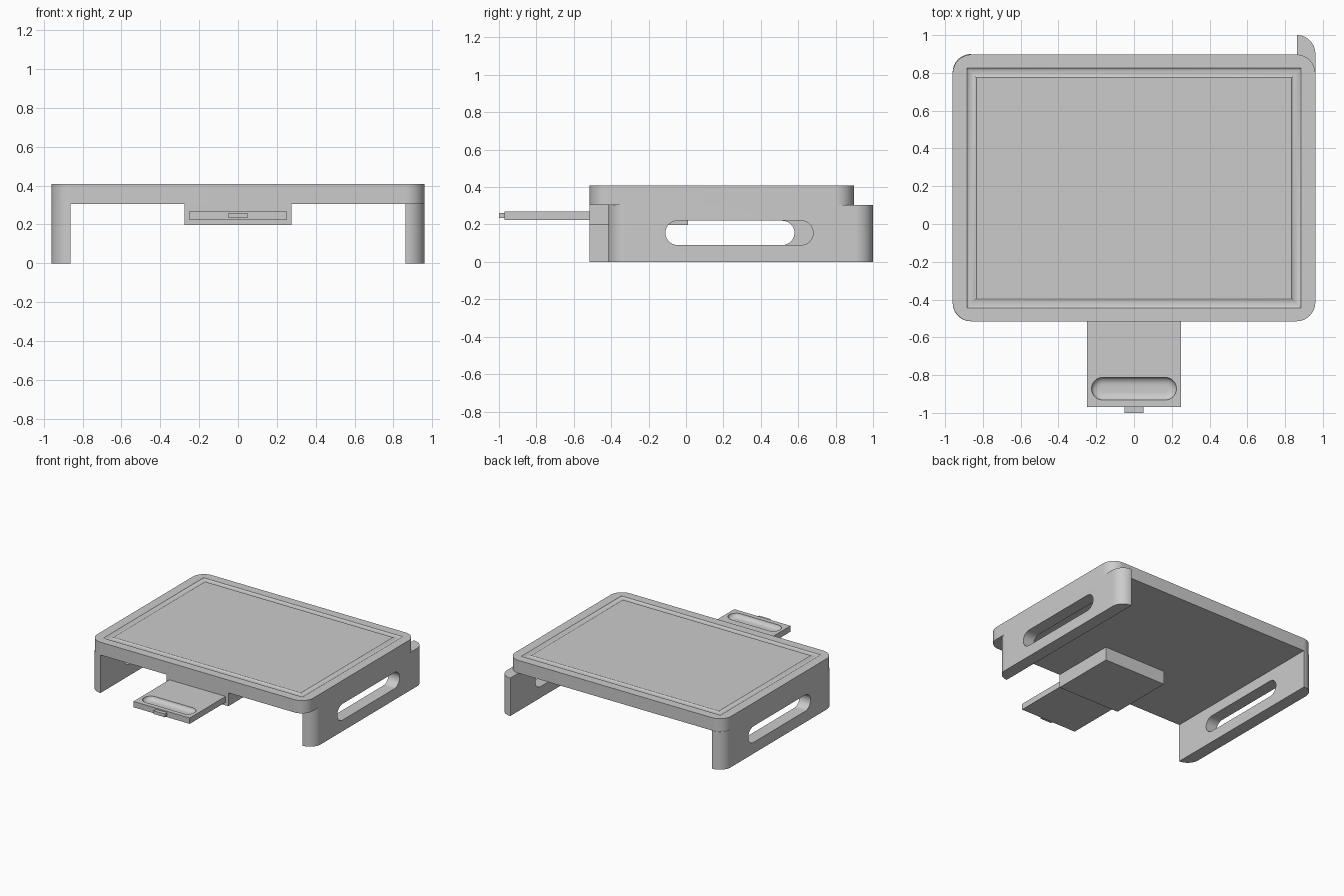
import bpy, bmesh
from math import sin, cos, pi

if "Cube" in bpy.data.objects:
    bpy.data.objects.remove(bpy.data.objects["Cube"])


def loft(name, rings, wrap=False):
    """Skin rings of 3D points; cap the ends, or wrap the last ring to the first."""
    bm = bmesh.new()
    vs = [[bm.verts.new(p) for p in r] for r in rings]
    n = len(vs[0])
    pairs = list(zip(vs, vs[1:])) + ([(vs[-1], vs[0])] if wrap else [])
    for a, b in pairs:
        for i in range(n):
            j = (i + 1) % n
            bm.faces.new((a[i], a[j], b[j], b[i]))
    if not wrap:
        bm.faces.new(vs[0][::-1])
        bm.faces.new(vs[-1])
    bmesh.ops.recalc_face_normals(bm, faces=bm.faces)
    me = bpy.data.meshes.new(name)
    bm.to_mesh(me)
    bm.free()
    ob = bpy.data.objects.new(name, me)
    bpy.context.collection.objects.link(ob)
    return ob


def slab(name, x0, x1, y0, y1, z0, z1, radii=(0, 0, 0, 0), seg=12):
    """Upright slab; radii round the corners (x1,y1), (x0,y1), (x0,y0), (x1,y0)."""
    corners = [(x1, y1, -1, -1), (x0, y1, 1, -1), (x0, y0, 1, 1), (x1, y0, -1, 1)]
    pts = []
    for k, ((x, y, sx, sy), r) in enumerate(zip(corners, radii)):
        for i in range(seg + 1 if r else 1):
            a = pi / 2 * (k + i / seg)
            pts.append((x + r * (sx + cos(a)), y + r * (sy + sin(a))) if r else (x, y))
    return loft(name, [[(x, y, z) for x, y in pts] for z in (z0, z1)])


def stadium(half, r, seg=16):
    """Pill outline, straight part from -half to half."""
    pts = []
    for side in (1, -1):
        for i in range(seg + 1):
            a = -pi / 2 + pi * i / seg
            pts.append((side * (half + r * cos(a)), side * r * sin(a)))
    return pts


def cut(ob, cutter):
    cutter.hide_render = True
    m = ob.modifiers.new("cut", 'BOOLEAN')
    m.operation, m.solver, m.object = 'DIFFERENCE', 'EXACT', cutter
    bpy.context.view_layer.objects.active = ob
    bpy.ops.object.modifier_apply(modifier=m.name)
    bpy.data.objects.remove(cutter)


def smooth(ob):
    bpy.ops.object.select_all(action='DESELECT')
    ob.select_set(True)
    bpy.context.view_layer.objects.active = ob
    bpy.ops.object.shade_smooth_by_angle(angle=pi / 6)


R = 0.1
TOP = 0.408

# Board with a shallow rounded juice groove, mitred at the corners
board = slab("board", -0.96, 0.96, -0.515, 0.897, 0.305, TOP, (R,) * 4)
groove = []
for i in range(48):
    a = 2 * pi * i / 48
    d, z = 0.0392 * cos(a), TOP + 0.0302 + 0.0392 * sin(a)
    hx, hy, cy = 0.86 + d, 0.61 + d, 0.191
    groove.append([(hx, cy + hy, z), (-hx, cy + hy, z), (-hx, cy - hy, z), (hx, cy - hy, z)])
cut(board, loft("groove_cutter", groove, wrap=True))
smooth(board)

# Side legs with long hand slots; the right leg sits further back
for name, x0, x1, y0, radii in (("left_leg", -0.96, -0.862, -0.515, (0, 0.097, 0.097, 0)),
                                ("right_leg", 0.862, 0.96, -0.415, (0.097, 0, 0, 0.097))):
    leg = slab(name, x0, x1, y0, y0 + 1.415, 0, 0.305, radii)
    cy = y0 + 0.70
    cut(leg, loft("slot_cutter", [[(x, cy + u, 0.155 + v) for u, v in stadium(0.33, 0.065)]
                                  for x in (x0 - 0.05, x1 + 0.05)]))
    smooth(leg)

# Holder under the board for the drawer
slab("drawer_holder", -0.275, 0.275, -0.515, 0.01, 0.198, 0.305)

# Drawer with a scooped finger pull and a small front tab
drawer = slab("drawer", -0.25, 0.25, -0.97, -0.45, 0.223, 0.27)
scoop = []
for i in range(11):
    t = pi / 2 * i / 10
    scoop.append((0.018 + 0.042 * sin(t), 0.24 + 0.03 * (1 - cos(t))))
scoop.append((0.06, 0.3))
cut(drawer, loft("scoop_cutter", [[(u, -0.872 + v, z) for u, v in stadium(0.165, r)]
                                  for r, z in scoop]))
smooth(drawer)
slab("drawer_tab", -0.05, 0.05, -1.0, -0.97, 0.234, 0.26)
